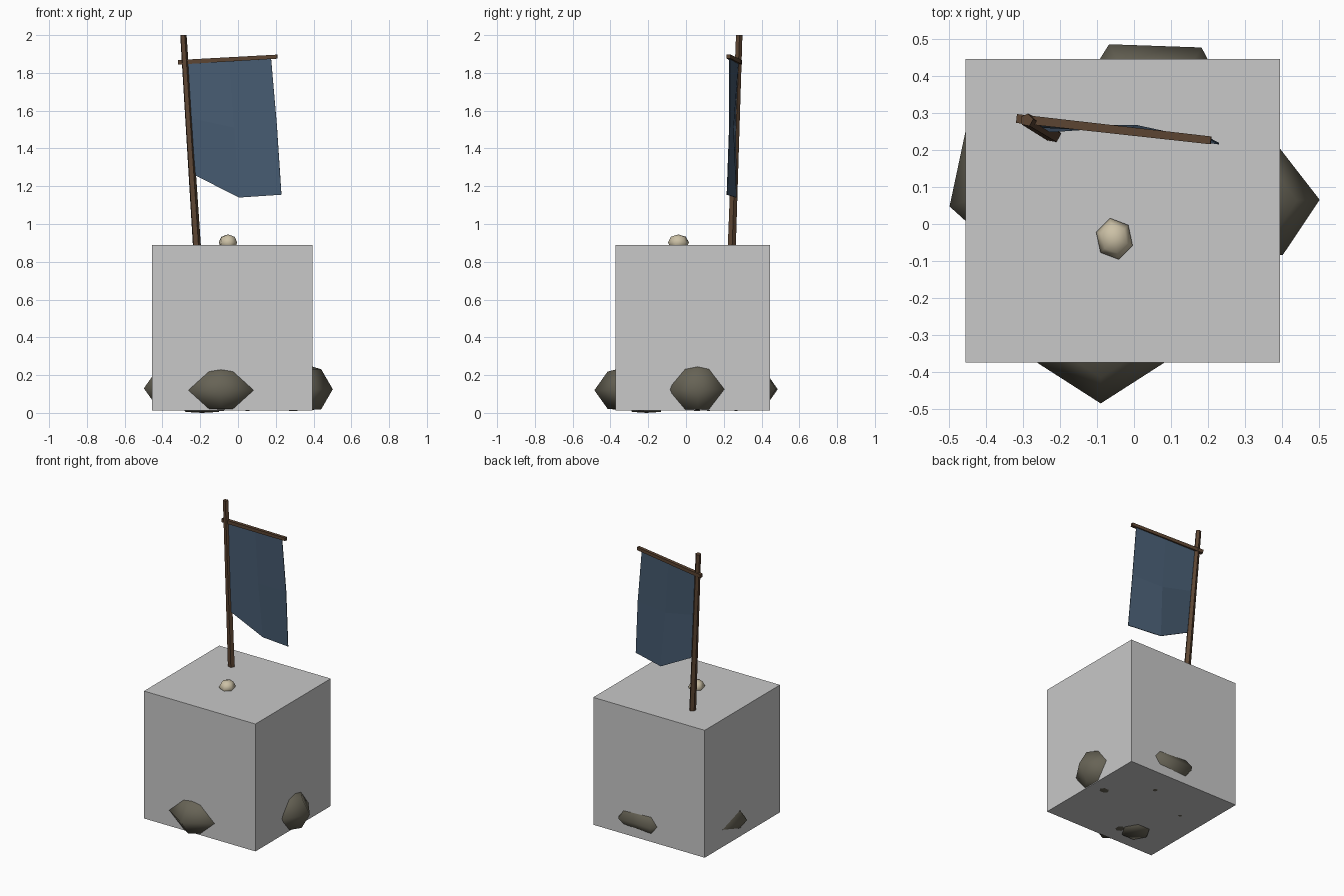
import bpy, bmesh, math
from mathutils import Vector, Matrix

if "Cube" in bpy.data.objects:
    bpy.data.objects.remove(bpy.data.objects["Cube"])


def material(name, rgb):
    m = bpy.data.materials.new(name)
    m.diffuse_color = (*rgb, 1)
    m.use_nodes = True
    m.node_tree.nodes["Principled BSDF"].inputs["Base Color"].default_value = m.diffuse_color
    return m


STONE = material("dark stone", (0.135, 0.125, 0.092))
BLOCK = material("light grey", (0.58, 0.58, 0.58))
PALE = material("pale stone", (0.60, 0.53, 0.38))
WOOD = material("brown wood", (0.105, 0.058, 0.032))
CLOTH = material("blue cloth", (0.062, 0.105, 0.165))


def finish(bm, name, mat, smooth=False):
    bmesh.ops.recalc_face_normals(bm, faces=bm.faces)
    me = bpy.data.meshes.new(name)
    bm.to_mesh(me)
    bm.free()
    me.materials.append(mat)
    for p in me.polygons:
        p.use_smooth = smooth
    ob = bpy.data.objects.new(name, me)
    bpy.context.collection.objects.link(ob)
    return ob


def stone(name, mat, x, y, z, radius, height, yaw, side=1.0, floor=0.01):
    # six-sided flattened boulder (a corner points along yaw), flat underside
    bm = bmesh.new()
    bmesh.ops.create_uvsphere(bm, u_segments=6, v_segments=4, radius=1)
    corner = Matrix.Rotation(math.radians(30), 3, 'Z')
    turn = Matrix.Rotation(math.radians(yaw), 3, 'Z')
    for v in bm.verts:
        p = corner @ v.co
        p = turn @ Vector((p.x * radius, p.y * radius * side, p.z * height))
        v.co = (x + p.x, y + p.y, max(floor, z + p.z))
    return finish(bm, name, mat, True)


def rod(name, a, b, r1, r2, sides):
    # tapered straight pole between two points
    a, b = Vector(a), Vector(b)
    d = b - a
    bm = bmesh.new()
    bmesh.ops.create_cone(bm, cap_ends=True, segments=sides, radius1=r1,
                          radius2=r2, depth=d.length)
    turn = d.to_track_quat('Z', 'Y').to_matrix().to_4x4()
    spin = Matrix.Rotation(math.pi / sides, 4, 'Z')
    bm.transform(Matrix.Translation((a + b) / 2) @ turn @ spin)
    return finish(bm, name, WOOD)


# large block
bm = bmesh.new()
bmesh.ops.create_cube(bm, size=1)
bm.transform(Matrix.Translation((-0.03, 0.036, 0.451))
             @ Matrix.Diagonal((0.85, 0.82, 0.878, 1)))
finish(bm, "block", BLOCK)

# boulders poking out of the foot of the block, one just showing underneath
stones = [("front_stone", -0.09, -0.245, 0.12, 0.24, 0.14, -90, 0.9),
          ("right_stone", 0.292, 0.058, 0.125, 0.21, 0.15, 2, 0.8),
          ("back_stone", 0.05, 0.265, 0.125, 0.25, 0.13, -2),
          ("left_stone", -0.275, 0.12, 0.13, 0.235, 0.13, 138),
          ("under_stone", -0.19, -0.21, 0.09, 0.125, 0.12, 0, 1.0, 0.0)]
for name, *s in stones:
    stone(name, STONE, *s)

# small pale stone on top
stone("pale_top_stone", PALE, -0.053, -0.04, 0.902, 0.057, 0.043, 102, 0.9, 0.86)

# leaning pole and crossbar
rod("banner_pole", (-0.165, 0.212, 0.04), (-0.29, 0.281, 2.0), 0.026, 0.018, 5)
rod("crossbar", (-0.317, 0.285, 1.856), (0.208, 0.226, 1.886), 0.017, 0.015, 4)

# hanging cloth: three rows of three points, ragged lower edge
rows = [[(-0.265, 0.276, 1.858), (-0.045, 0.254, 1.866), (0.175, 0.230, 1.878)],
        [(-0.250, 0.262, 1.56), (-0.02, 0.250, 1.51), (0.206, 0.230, 1.52)],
        [(-0.225, 0.250, 1.257), (0.005, 0.266, 1.14), (0.23, 0.217, 1.155)]]
bm = bmesh.new()
grid = [[bm.verts.new(p) for p in row] for row in rows]
for r in range(2):
    for c in range(2):
        bm.faces.new((grid[r][c], grid[r + 1][c], grid[r + 1][c + 1], grid[r][c + 1]))
cloth = finish(bm, "banner_cloth", CLOTH)
thick = cloth.modifiers.new("thickness", 'SOLIDIFY')
thick.thickness = 0.004
thick.offset = 0
